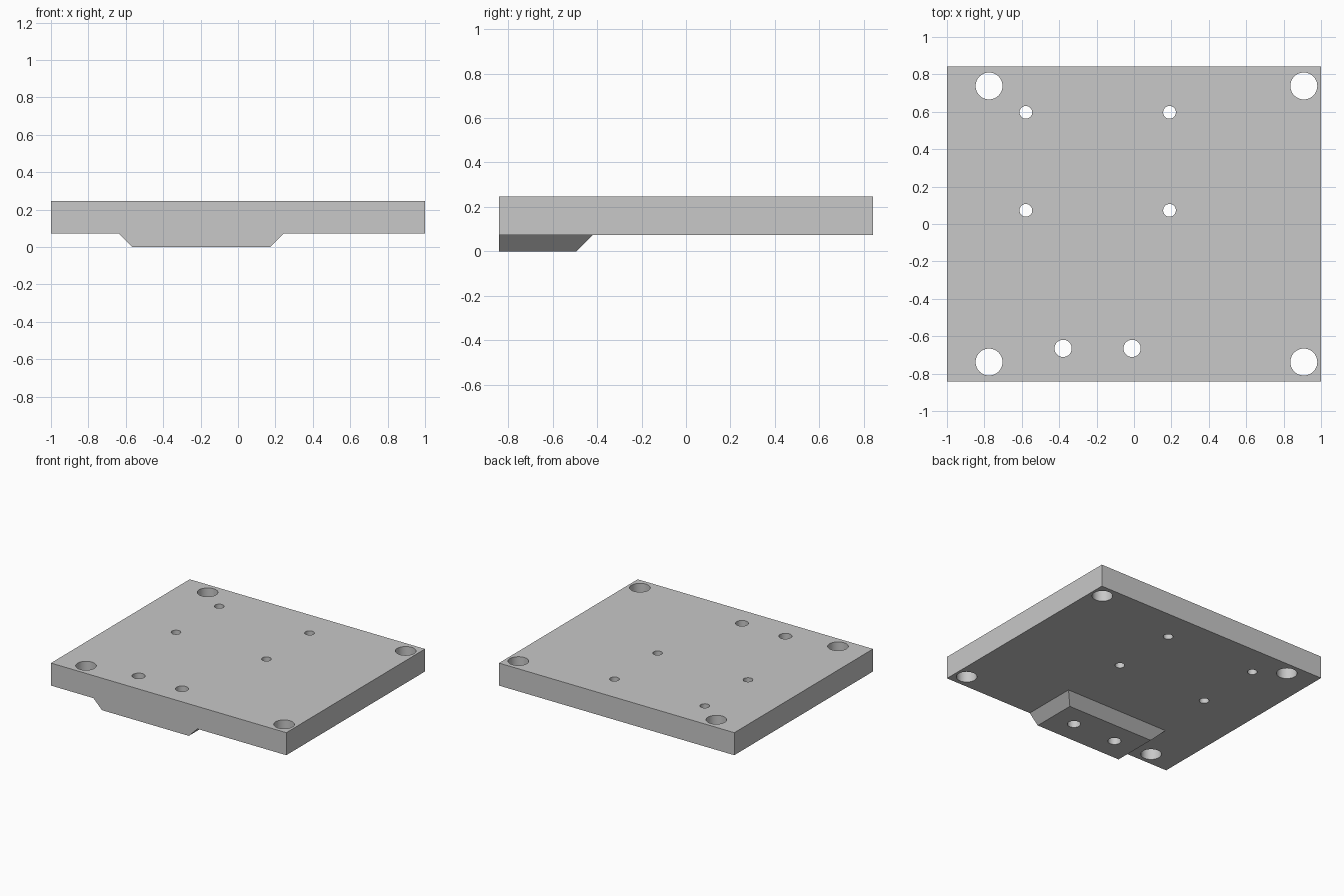
import bpy
import bmesh
import math

cube = bpy.data.objects.get("Cube")
if cube:
    bpy.data.objects.remove(cube, do_unlink=True)

PLATE_BOTTOM, PLATE_TOP = 0.073, 0.246
HALF_DEPTH = 0.842

grey = bpy.data.materials.new("light grey")
grey.use_nodes = True
colour = (0.58, 0.58, 0.58, 1)
grey.diffuse_color = colour
grey.node_tree.nodes["Principled BSDF"].inputs["Base Color"].default_value = colour


def loft(name, low, high):
    """Solid between two rectangles given as (x0, x1, y0, y1, z)."""
    bm = bmesh.new()
    rings = []
    for x0, x1, y0, y1, z in (low, high):
        corners = ((x0, y0), (x1, y0), (x1, y1), (x0, y1))
        rings.append([bm.verts.new((x, y, z)) for x, y in corners])
    a, b = rings
    bm.faces.new(a[::-1])
    bm.faces.new(b)
    for i in range(4):
        j = (i + 1) % 4
        bm.faces.new((a[i], a[j], b[j], b[i]))
    mesh = bpy.data.meshes.new(name)
    bm.to_mesh(mesh)
    bm.free()
    mesh.materials.append(grey)
    obj = bpy.data.objects.new(name, mesh)
    bpy.context.collection.objects.link(obj)
    return obj


def combine(target, tool, operation):
    """Apply a boolean and remove the tool."""
    tool.hide_render = True
    mod = target.modifiers.new(operation.lower(), "BOOLEAN")
    mod.operation, mod.solver, mod.object = operation, "EXACT", tool
    bpy.ops.object.select_all(action="DESELECT")
    bpy.context.view_layer.objects.active = target
    target.select_set(True)
    bpy.ops.object.modifier_apply(modifier=mod.name)
    bpy.data.objects.remove(tool, do_unlink=True)


def drill(target, x, y, radius):
    bpy.ops.mesh.primitive_cylinder_add(
        vertices=48, radius=radius, depth=1, location=(x, y, 0.1))
    cutter = bpy.context.object
    cutter.name = "hole_cutter"
    cutter.data.materials.append(grey)
    combine(target, cutter, "DIFFERENCE")


# Flat plate with a bevel-sided pad underneath its front edge
plate = loft("mounting_plate",
             (-1, 1, -HALF_DEPTH, HALF_DEPTH, PLATE_BOTTOM),
             (-1, 1, -HALF_DEPTH, HALF_DEPTH, PLATE_TOP))
pad = loft("front_pad",
           (-0.566, 0.172, -HALF_DEPTH, -0.493, 0),
           (-0.639, 0.245, -HALF_DEPTH, -0.42, PLATE_BOTTOM))
combine(plate, pad, "UNION")

# Large corner holes
for x in (-0.775, 0.908):
    for y in (-0.738, 0.738):
        drill(plate, x, y, 0.072)

# Small square-pattern holes
for x in (-0.578, 0.19):
    for y in (0.073, 0.597):
        drill(plate, x, y, 0.034)

# Holes through the pad
for x in (-0.379, -0.01):
    drill(plate, x, -0.665, 0.046)

bpy.ops.object.select_all(action="DESELECT")
plate.select_set(True)
bpy.context.view_layer.objects.active = plate
bpy.ops.object.shade_smooth_by_angle(angle=math.radians(30))
